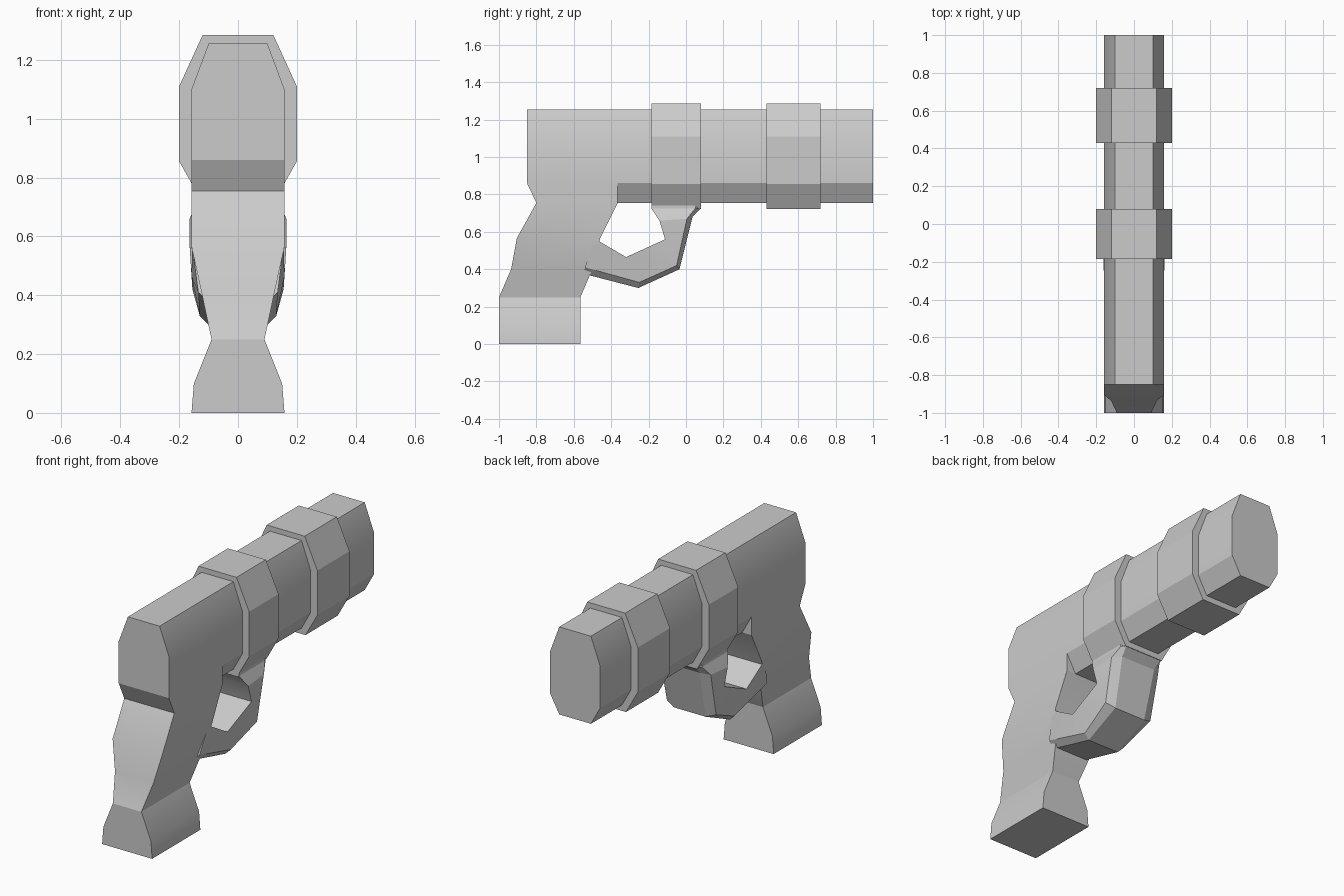
import bpy, bmesh, math

if "Cube" in bpy.data.objects:
    bpy.data.objects.remove(bpy.data.objects["Cube"])


def loft(name, rings):
    """Skin a series of matching closed rings and cap both ends."""
    bm = bmesh.new()
    loops = [[bm.verts.new(p) for p in ring] for ring in rings]
    n = len(loops[0])
    for a, b in zip(loops, loops[1:]):
        for i in range(n):
            j = (i + 1) % n
            bm.faces.new((a[i], a[j], b[j], b[i]))
    bm.faces.new(loops[0])
    bm.faces.new(loops[-1])
    bmesh.ops.recalc_face_normals(bm, faces=bm.faces[:])
    mesh = bpy.data.meshes.new(name)
    bm.to_mesh(mesh)
    bm.free()
    obj = bpy.data.objects.new(name, mesh)
    bpy.context.collection.objects.link(obj)
    bpy.ops.object.select_all(action='DESELECT')
    obj.select_set(True)
    bpy.context.view_layer.objects.active = obj
    bpy.ops.object.shade_smooth_by_angle(angle=math.radians(22))
    return obj


def eight_sided_tube(name, y0, y1, half):
    """Extrude a mirrored half section (x, z) along y."""
    section = half + [(-x, z) for x, z in reversed(half)]
    return loft(name, [[(x, y, z) for x, z in section] for y in (y0, y1)])


# Barrel and its two raised collars
eight_sided_tube("barrel", -0.365, 1.0,
                 [(0.10, 1.255), (0.158, 1.10), (0.158, 0.86), (0.10, 0.755)])
collar = [(0.12, 1.285), (0.20, 1.11), (0.20, 0.855), (0.125, 0.722)]
eight_sided_tube("front_collar", 0.43, 0.72, collar)
eight_sided_tube("rear_collar", -0.185, 0.08, collar)

# Grip and rear frame: (z, back y, front y, half width)
grip = [(0.0, -1.0, -0.565, 0.158), (0.10, -1.0, -0.565, 0.15),
        (0.25, -1.0, -0.565, 0.09), (0.40, -0.935, -0.50, 0.122),
        (0.565, -0.905, -0.46, 0.158), (0.755, -0.80, -0.365, 0.158),
        (0.86, -0.85, -0.365, 0.158), (1.10, -0.85, -0.365, 0.158),
        (1.255, -0.85, -0.365, 0.10)]
loft("grip_frame", [[(-w, b, z), (w, b, z), (w, f, z), (-w, f, z)]
                    for z, b, f, w in grip])

# Trigger guard: inner edge, side edge and outer edge as (y, z, half width)
guard = [((-0.49, 0.565, 0.155), (-0.54, 0.410, 0.135), (-0.545, 0.375, 0.10)),
         ((-0.32, 0.465, 0.158), (-0.25, 0.330, 0.130), (-0.255, 0.300, 0.10)),
         ((-0.112, 0.56, 0.164), (-0.05, 0.420, 0.155), (-0.035, 0.400, 0.10)),
         ((-0.142, 0.66, 0.164), (0.005, 0.670, 0.160), (0.035, 0.680, 0.11)),
         ((-0.185, 0.725, 0.135), (0.05, 0.725, 0.135), (0.08, 0.725, 0.12)),
         ((-0.185, 0.78, 0.135), (0.05, 0.78, 0.135), (0.075, 0.78, 0.11))]
loft("trigger_guard", [[(w, y, z) for y, z, w in st] +
                       [(-w, y, z) for y, z, w in reversed(st)] for st in guard])
